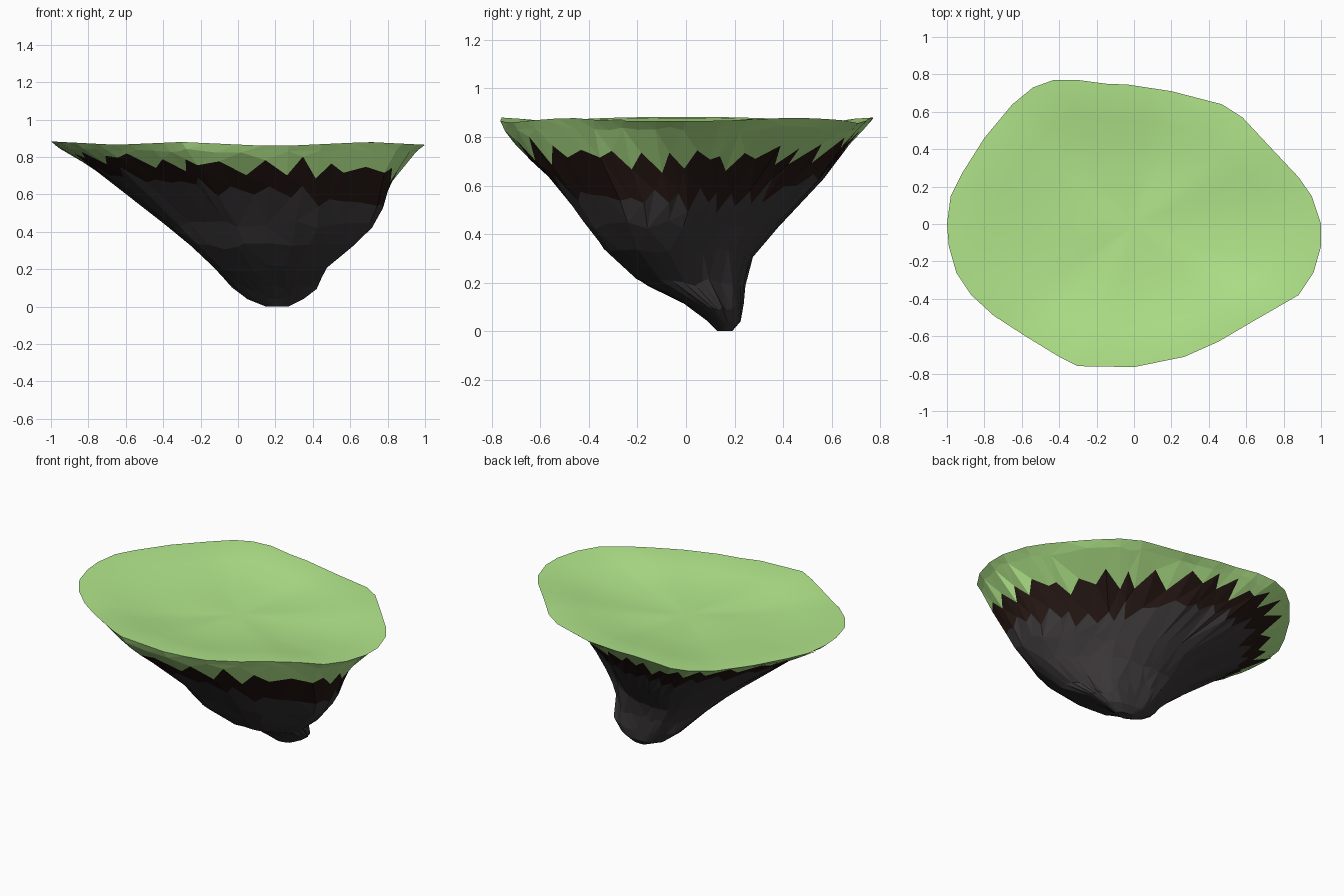
import bpy, bmesh, math, random

if "Cube" in bpy.data.objects:
    bpy.data.objects.remove(bpy.data.objects["Cube"])
random.seed(4)

# Rim outline seen from the top
RIM = [(1, 0), (.95, .15), (.88, .25), (.72, .42), (.58, .57), (.47, .64), (.2, .71), (-.03, .745),
       (-.15, .75), (-.3, .77), (-.43, .77), (-.54, .73), (-.65, .64), (-.8, .46), (-.92, .27),
       (-.98, .15), (-1, 0), (-.99, -.12), (-.95, -.26), (-.87, -.38), (-.75, -.49), (-.58, -.6),
       (-.4, -.71), (-.3, -.76), (0, -.765), (.27, -.71), (.45, -.63), (.62, -.53), (.88, -.38),
       (.96, -.26), (1, -.12)]
# By height: z, x min, x max, y min, y max, back right hollow, front right bulge
SIL = [(0, .15, .27, .13, .19, 0, 0), (.04, .05, .35, .09, .225, 0, 0),
       (.1, -.03, .42, .02, .235, 0, .05), (.2, -.12, .45, -.19, .245, 0, .15),
       (.3, -.23, .56, -.31, .27, .15, .18), (.4, -.34, .66, -.38, .34, .28, .2),
       (.5, -.45, .72, -.45, .47, .33, .2), (.6, -.58, .75, -.53, .55, .28, .16),
       (.7, -.72, .81, -.64, .61, .18, .1), (.8, -.87, .92, -.74, .7, .04, 0),
       (.87, -1, 1, -.77, .77, 0, 0)]
# Rim height along x, and the bowl of the top: radius share, depth
WAVE = [(-1, .883), (-.65, .865), (-.3, .88), (.2, .857), (.7, .88), (1, .865)]
BOWL = [(.9, .004), (.75, .02), (.58, .04), (.4, .052), (.2, .057)]

# Two points per outline segment
UV = []
for i, (x, y) in enumerate(RIM):
    nx, ny = RIM[(i + 1) % len(RIM)]
    UV += [(x, y / .77), ((x + nx) / 2, (y + ny) / 1.54)]


def lookup(table, t):
    t = min(max(t, table[0][0]), table[-1][0])
    for a, b in zip(table, table[1:]):
        if t <= b[0]:
            break
    f = (t - a[0]) / (b[0] - a[0])
    return [p + (q - p) * f for p, q in zip(a, b)]


def body(u, v, z):
    z, x0, x1, y0, y1, hollow, bulge = lookup(SIL, z)
    k = 1
    if u > 0:
        k -= 2 * u * v * (hollow if v > 0 else bulge)
    return ((x0 + x1) / 2 + (x1 - x0) / 2 * u * k, (y0 + y1) / 2 + (y1 - y0) / 2 * v * k, z)


def jagged(base, slope, amp, wob):
    return [body(u, v, base - slope * u + (amp if i % 2 else -amp) + random.uniform(-wob, wob))
            for i, (u, v) in enumerate(UV)]


def make(name, rings, color, cap=False, center=None):
    bm = bmesh.new()
    vs = [[bm.verts.new(p) for p in r] for r in rings]
    for a, b in zip(vs, vs[1:]):
        n = len(b)
        for i in range(n):
            j = (i + 1) % n
            if len(a) == n:
                bm.faces.new((a[i], b[i], b[j], a[j]))
            else:
                bm.faces.new((a[2 * i], b[i], a[2 * i + 1]))
                bm.faces.new((a[2 * i + 1], b[i], b[j], a[2 * j]))
    if cap:
        bm.faces.new(vs[-1])
    if center:
        # Dished top, shaded smooth
        prev = vs[0]
        for s, dip in BOWL:
            cur = [bm.verts.new((p[0] * s, p[1] * s, .87 + (p[2] - .87) * s - dip))
                   for p in rings[0]]
            for i in range(len(cur)):
                j = (i + 1) % len(cur)
                bm.faces.new((prev[i], prev[j], cur[j], cur[i])).smooth = True
            prev = cur
        c = bm.verts.new(center)
        for i in range(len(prev)):
            bm.faces.new((prev[i], prev[(i + 1) % len(prev)], c)).smooth = True
    bmesh.ops.triangulate(bm, faces=[f for f in bm.faces if len(f.verts) == 4])
    # Keep the rim edge crisp
    for e in bm.edges:
        if len(e.link_faces) == 2 and e.link_faces[0].smooth != e.link_faces[1].smooth:
            e.smooth = False
    bm.normal_update()
    me = bpy.data.meshes.new(name)
    bm.to_mesh(me)
    bm.free()
    mat = bpy.data.materials.new(name)
    mat.diffuse_color = (*color, 1)
    mat.use_nodes = True
    mat.node_tree.nodes["Principled BSDF"].inputs["Base Color"].default_value = mat.diffuse_color
    me.materials.append(mat)
    ob = bpy.data.objects.new(name, me)
    bpy.context.collection.objects.link(ob)


rim = [(u, v * .77, lookup(WAVE, u)[1]) for u, v in UV]
lip = [body(u, v, .835 + random.uniform(-.012, .012)) for u, v in UV]
grass_edge = jagged(.76, .05, .03, .03)
dirt_edge = jagged(.62, .085, .03, .03)

# Rock levels, with half as many sides and rough facets
rock = [dirt_edge]
for z in (.44, .32, .2, .1, .04, 0):
    ring = []
    for u, v in UV[::2]:
        w = .02 if z > .05 else 0
        k = 1 + random.uniform(-w, w)
        ring.append(body(u * k, v * k, z + random.uniform(-w, w)))
    rock.append(ring)

make("grass_cap", [rim, lip, grass_edge], (.45, .8, .26), center=(0, 0, .812))
make("dirt_band", [grass_edge, dirt_edge], (.017, .008, .006))
make("rock_base", rock, (.042, .037, .039), cap=True)
